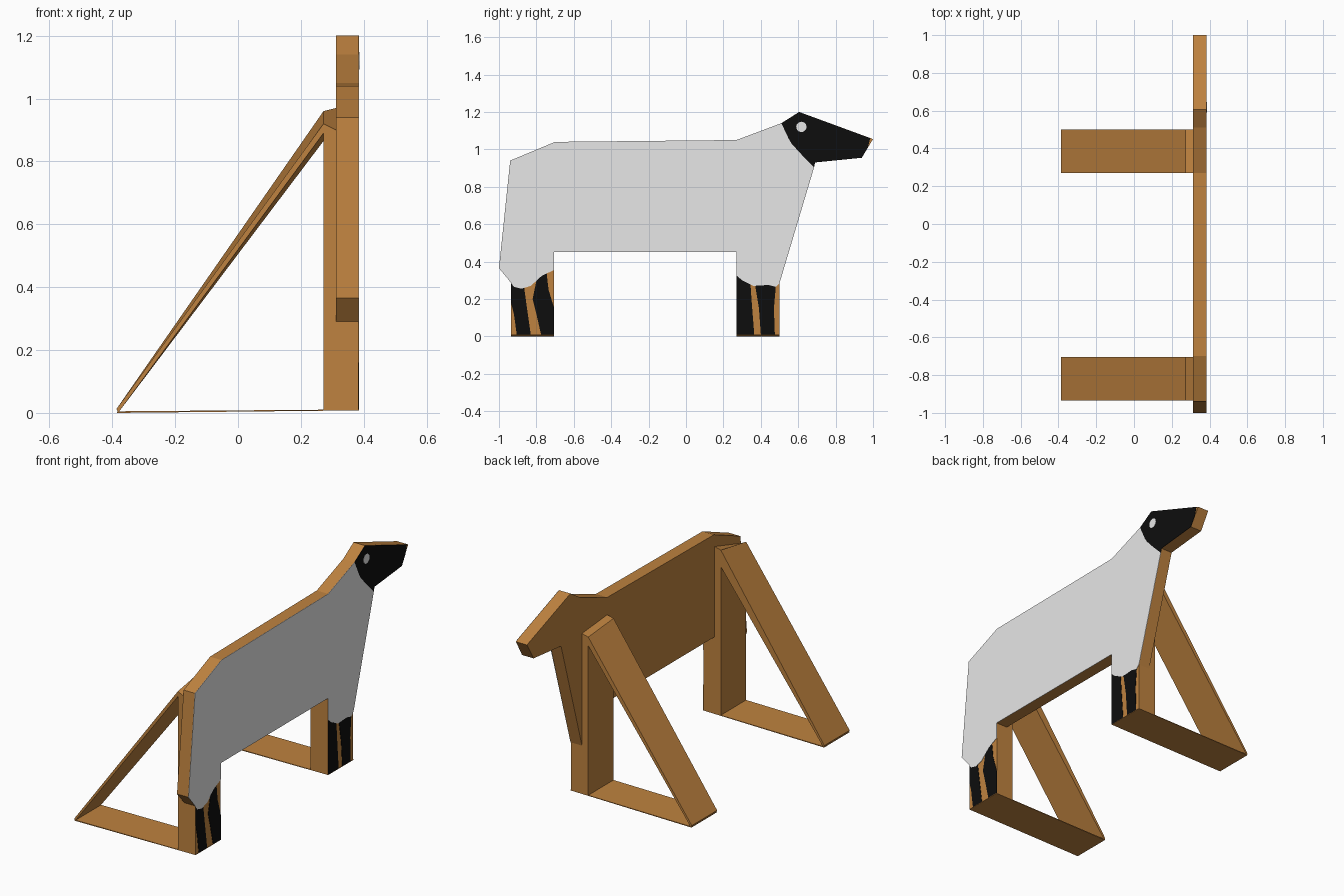
import bpy, bmesh, math

if "Cube" in bpy.data.objects:
    bpy.data.objects.remove(bpy.data.objects["Cube"])


def material(name, rgb):
    m = bpy.data.materials.new(name)
    m.diffuse_color = (*rgb, 1)
    m.use_nodes = True
    m.node_tree.nodes["Principled BSDF"].inputs["Base Color"].default_value = m.diffuse_color
    return m


WOOD = material("brown wood", (0.52, 0.225, 0.05))
WOOL = material("wool white", (0.80, 0.80, 0.80))
BLACK = material("black paint", (0.004, 0.004, 0.004))


def loft(name, ring_a, ring_b, mat):
    """Closed solid between two matching rings of 3D points."""
    bm = bmesh.new()
    a = [bm.verts.new(p) for p in ring_a]
    b = [bm.verts.new(p) for p in ring_b]
    bm.faces.new(a)
    bm.faces.new(b[::-1])
    n = len(a)
    for i in range(n):
        j = (i + 1) % n
        bm.faces.new((a[i], b[i], b[j], a[j]))
    bmesh.ops.recalc_face_normals(bm, faces=bm.faces)
    me = bpy.data.meshes.new(name)
    bm.to_mesh(me)
    bm.free()
    me.materials.append(mat)
    ob = bpy.data.objects.new(name, me)
    bpy.context.collection.objects.link(ob)
    return ob


def board(name, yz, x0, x1, mat):
    """Outline in the side view, given thickness along x."""
    return loft(name, [(x0, y, z) for y, z in yz], [(x1, y, z) for y, z in yz], mat)


def beam(name, y0, xz0, y1, xz1, mat):
    """Beam between two xz sections."""
    return loft(name, [(x, y0, z) for x, z in xz0], [(x, y1, z) for x, z in xz1], mat)


BACK, FACE, PAINT = 0.312, 0.383, 0.385

# Shared pieces of the outline
back_line = [(-0.94, 0.94), (-0.70, 1.04), (0.27, 1.05), (0.51, 1.14)]
neck_line = [(0.55, 1.055), (0.565, 1.03), (0.62, 0.97), (0.66, 0.93), (0.685, 0.905)]
belly = [(0.27, 0.45), (-0.705, 0.45)]

# Wooden animal cut-out
board("animal_board", back_line + [
    (0.605, 1.20), (1.0, 1.055), (0.94, 0.955), (0.69, 0.93), (0.50, 0.285),
    (0.50, 0.01), (0.27, 0.01)] + belly + [
    (-0.705, 0.01), (-0.935, 0.01), (-0.935, 0.29), (-1.0, 0.365)],
    BACK, FACE, WOOD)

# Painted wool coat
board("wool_paint", back_line + neck_line + [
    (0.50, 0.285), (0.48, 0.265), (0.44, 0.275), (0.36, 0.27), (0.30, 0.30), (0.27, 0.325)]
    + belly + [
    (-0.705, 0.355), (-0.77, 0.325), (-0.83, 0.27), (-0.88, 0.255), (-0.92, 0.265),
    (-0.95, 0.305), (-1.0, 0.365)], FACE, PAINT, WOOL)

# Painted head and eye
board("head_paint", [(0.51, 1.14), (0.605, 1.20), (0.985, 1.06), (0.972, 1.01),
                     (0.94, 0.955), (0.69, 0.93)] + neck_line[::-1], FACE, PAINT, BLACK)
board("eye", [(0.617 + 0.028 * math.cos(i * math.pi / 6), 1.12 + 0.028 * math.sin(i * math.pi / 6))
              for i in range(12)], PAINT - 0.001, PAINT + 0.001, WOOL)

# Painted leg stripes
stripes = {
    "rear_leg_stripe_a": [(-0.935, 0.285), (-0.92, 0.265), (-0.88, 0.255), (-0.865, 0.259),
                          (-0.85, 0.15), (-0.83, 0.01), (-0.905, 0.01), (-0.92, 0.12),
                          (-0.935, 0.18)],
    "rear_leg_stripe_b": [(-0.80, 0.297), (-0.77, 0.325), (-0.745, 0.337), (-0.735, 0.25),
                          (-0.705, 0.15), (-0.705, 0.01), (-0.775, 0.01), (-0.80, 0.12),
                          (-0.82, 0.20)],
    "front_leg_stripe_a": [(0.27, 0.325), (0.30, 0.30), (0.345, 0.277), (0.35, 0.20),
                           (0.365, 0.01), (0.27, 0.01)],
    "front_leg_stripe_b": [(0.37, 0.271), (0.44, 0.275), (0.48, 0.265), (0.47, 0.15),
                           (0.475, 0.01), (0.40, 0.01), (0.39, 0.15), (0.35, 0.20)][:7],
}
for name, pts in stripes.items():
    board(name, pts, FACE, PAINT, BLACK)

# Support frames: upright, slanted strut and thin foot
# (y, strut underside z, strut top z, upright top z) at both edges
frames = {
    "rear": ((-0.935, 0.89, 0.92, 0.90), (-0.705, 0.865, 0.96, 0.97)),
    "front": ((0.27, 0.88, 0.94, 0.95), (0.50, 0.87, 0.92, 0.93)),
}
for side, (e0, e1) in frames.items():
    def post(e):
        return [(0.272, 0.01), (BACK, 0.01), (BACK, e[3]), (0.272, e[2])]

    def strut(e):
        return [(-0.387, 0.012), (-0.38, 0.002), (0.272, e[1]), (0.272, e[2])]

    beam(side + "_upright", e0[0], post(e0), e1[0], post(e1), WOOD)
    beam(side + "_strut", e0[0], strut(e0), e1[0], strut(e1), WOOD)
    foot = [(-0.385, 0.0), (0.385, 0.008), (0.385, 0.011), (-0.385, 0.005)]
    beam(side + "_foot", e0[0], foot, e1[0], foot, WOOD)
